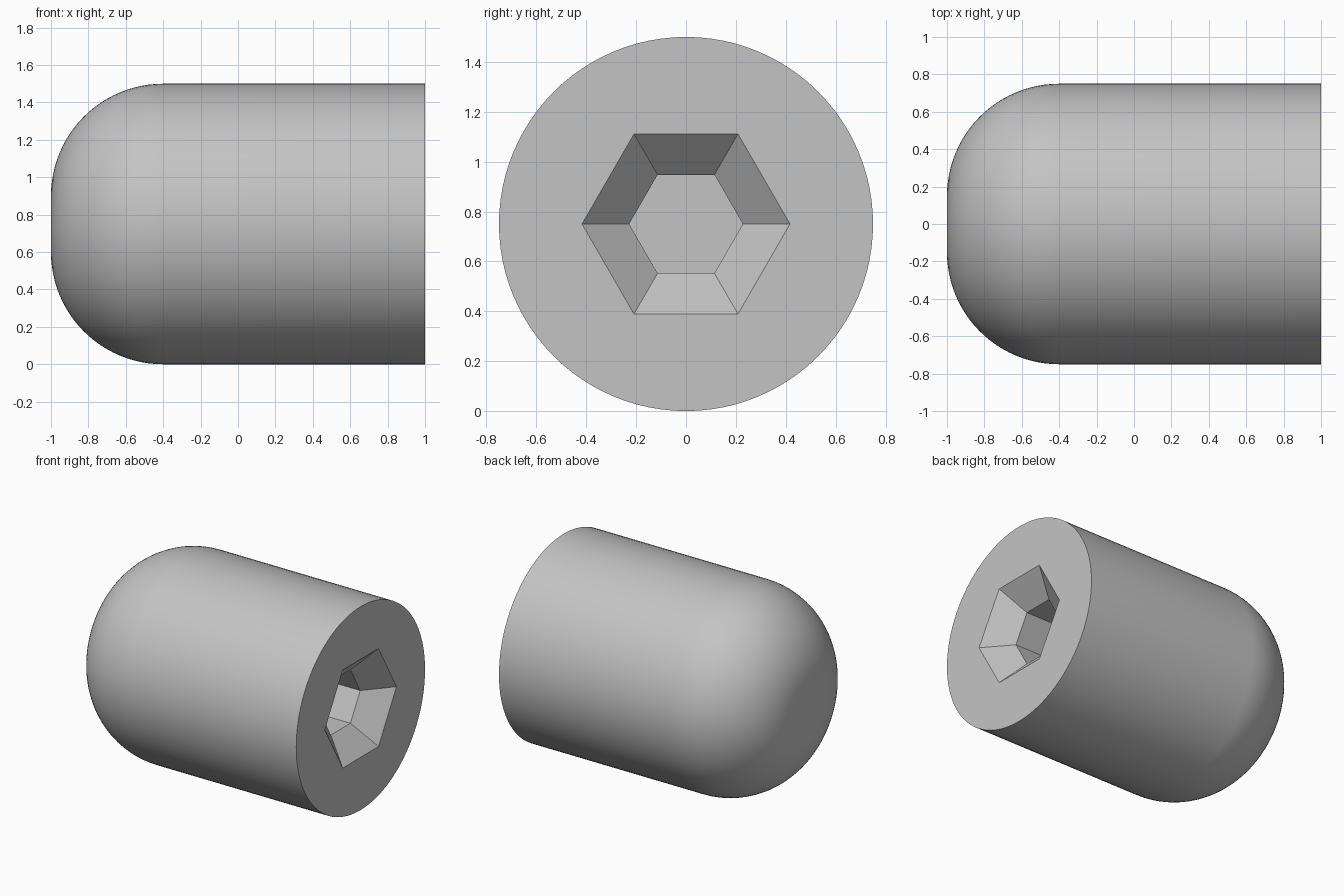
import bpy
import bmesh
from math import cos, sin, pi, radians

cube = bpy.data.objects.get("Cube")
if cube:
    bpy.data.objects.remove(cube, do_unlink=True)

RADIUS, FILLET, SIDES = 0.75, 0.6, 96
TIP, END = -1.0, 1.0
HEX_RIM, HEX_BORE = 0.417, 0.228
CHAMFER, SOCKET_DEPTH = 0.163, 0.7

steel = bpy.data.materials.new("grey steel")
grey = (0.55, 0.55, 0.55, 1)
steel.diffuse_color = grey
steel.use_nodes = True
steel.node_tree.nodes["Principled BSDF"].inputs["Base Color"].default_value = grey

bm = bmesh.new()


def ring(x, radius, sides):
    """Closed loop of vertices around the x axis."""
    return [bm.verts.new((x, radius * cos(2 * pi * i / sides),
                          radius * sin(2 * pi * i / sides))) for i in range(sides)]


def skin(a, b):
    """Quads between two loops with equal vertex counts."""
    n = len(a)
    for i in range(n):
        j = (i + 1) % n
        bm.faces.new((a[i], a[j], b[j], b[i]))


# Rounded tip and straight shank
steps = 24
loops = []
for s in range(steps + 1):
    t = pi / 2 * s / steps
    loops.append(ring(TIP + FILLET * (1 - cos(t)),
                      RADIUS - FILLET + FILLET * sin(t), SIDES))
loops.append(ring(END, RADIUS, SIDES))
for a, b in zip(loops, loops[1:]):
    skin(a, b)
bm.faces.new(loops[0])

# Hexagonal socket: chamfered mouth, straight bore, flat floor
mouth = ring(END, HEX_RIM, 6)
throat = ring(END - CHAMFER, HEX_BORE, 6)
floor = ring(END - SOCKET_DEPTH, HEX_BORE, 6)
skin(mouth, throat)
skin(throat, floor)
bm.faces.new(floor)

# Flat end face, one sector per side of the hexagon
rim, span = loops[-1], SIDES // 6
for k in range(6):
    arc = [rim[(k * span + i) % SIDES] for i in range(span + 1)]
    bm.faces.new(arc + [mouth[(k + 1) % 6], mouth[k]])

bmesh.ops.recalc_face_normals(bm, faces=bm.faces)
mesh = bpy.data.meshes.new("set_screw")
bm.to_mesh(mesh)
bm.free()
mesh.materials.append(steel)

screw = bpy.data.objects.new("set_screw", mesh)
screw.location.z = RADIUS
bpy.context.collection.objects.link(screw)
bpy.ops.object.select_all(action='DESELECT')
screw.select_set(True)
bpy.context.view_layer.objects.active = screw
bpy.ops.object.shade_smooth_by_angle(angle=radians(30))
